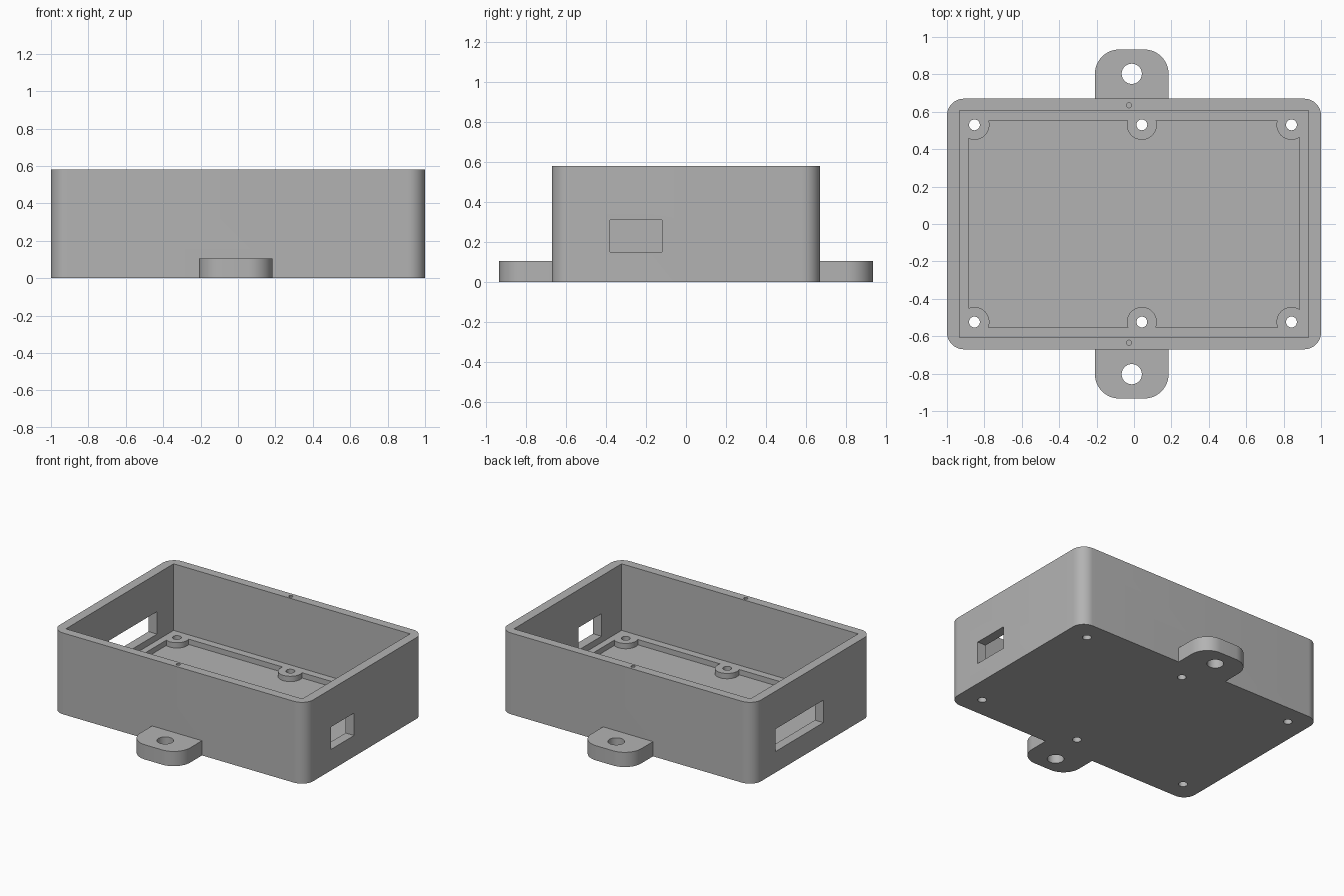
import bpy
import bmesh
from math import cos, sin, pi, radians

cube = bpy.data.objects.get("Cube")
if cube:
    bpy.data.objects.remove(cube, do_unlink=True)

HEIGHT, LEDGE, FLOOR = 0.58, 0.105, 0.067
TAB_X = -0.012

grey = bpy.data.materials.new("plain grey")
grey.use_nodes = True
colour = (0.45, 0.45, 0.45, 1)
grey.diffuse_color = colour
grey.node_tree.nodes["Principled BSDF"].inputs["Base Color"].default_value = colour


def prism(name, outline, z0, z1):
    """Extrude a flat outline from z0 to z1."""
    bm = bmesh.new()
    face = bm.faces.new([bm.verts.new((x, y, z0)) for x, y in outline])
    new = bmesh.ops.extrude_face_region(bm, geom=[face])["geom"]
    top = [v for v in new if isinstance(v, bmesh.types.BMVert)]
    bmesh.ops.translate(bm, verts=top, vec=(0, 0, z1 - z0))
    bmesh.ops.recalc_face_normals(bm, faces=bm.faces)
    mesh = bpy.data.meshes.new(name)
    bm.to_mesh(mesh)
    bm.free()
    mesh.materials.append(grey)
    obj = bpy.data.objects.new(name, mesh)
    bpy.context.collection.objects.link(obj)
    return obj


def rectangle(x0, x1, y0, y1, radius=0, steps=12):
    """Rectangle outline, with rounded corners if a radius is given."""
    if not radius:
        return [(x0, y0), (x1, y0), (x1, y1), (x0, y1)]
    corners = [(x1, y1), (x0, y1), (x0, y0), (x1, y0)]
    points = []
    for k, (x, y) in enumerate(corners):
        cx = x - radius if x == x1 else x + radius
        cy = y - radius if y == y1 else y + radius
        for i in range(steps + 1):
            a = (k + i / steps) * pi / 2
            points.append((cx + radius * cos(a), cy + radius * sin(a)))
    return points


def circle(x, y, r, sides=40):
    return [(x + r * cos(2 * pi * i / sides), y + r * sin(2 * pi * i / sides))
            for i in range(sides)]


def combine(target, tool, operation="DIFFERENCE"):
    """Apply a boolean and discard the tool."""
    mod = target.modifiers.new("combine", "BOOLEAN")
    mod.operation, mod.solver, mod.object = operation, "EXACT", tool
    tool.hide_render = True
    bpy.context.view_layer.objects.active = target
    bpy.ops.object.modifier_apply(modifier=mod.name)
    bpy.data.objects.remove(tool, do_unlink=True)


# Outer block with rounded upright corners
box = prism("enclosure", rectangle(-1, 1, -0.67, 0.67, 0.09), 0, HEIGHT)

# Mounting tabs front and back, rounded at their free ends
for side in (-1, 1):
    outline = [(x, side * y) for x, y in
               rectangle(TAB_X - 0.197, TAB_X + 0.197, 0.3, 0.933, 0.13)]
    combine(box, prism("tab", outline, 0, LEDGE), "UNION")

# Main cavity, down to the ledge
combine(box, prism("cavity", rectangle(-0.933, 0.933, -0.607, 0.607), LEDGE, 1))

# Floor pocket that leaves screw bosses standing
screws = [(x, y) for x in (-0.853, 0.042, 0.842) for y in (-0.524, 0.53)]
pocket = prism("pocket", rectangle(-0.886, 0.886, -0.553, 0.553), FLOOR, 0.2)
for x, y in screws:
    combine(pocket, prism("boss", circle(x, y, 0.08), 0, 0.3))
combine(box, pocket)

# Screw holes and tab holes, right through
for x, y in screws:
    combine(box, prism("screw_hole", circle(x, y, 0.029, 24), -0.1, 0.3))
for y in (-0.803, 0.803):
    combine(box, prism("tab_hole", circle(TAB_X, y, 0.054), -0.1, 0.3))

# Small blind holes in the rim
for y in (-0.635, 0.635):
    combine(box, prism("rim_hole", circle(-0.027, y, 0.014, 16), 0.4, 0.7))

# Port windows: narrow one on the left wall, wide one on the right wall
for x0, x1, y0, y1 in ((0.8, 1.1, -0.38, -0.12), (-1.1, -0.8, -0.12, 0.42)):
    combine(box, prism("port", rectangle(x0, x1, y0, y1), 0.15, 0.31))

bpy.ops.object.select_all(action="DESELECT")
box.select_set(True)
bpy.context.view_layer.objects.active = box
bpy.ops.object.shade_smooth_by_angle(angle=radians(30))
